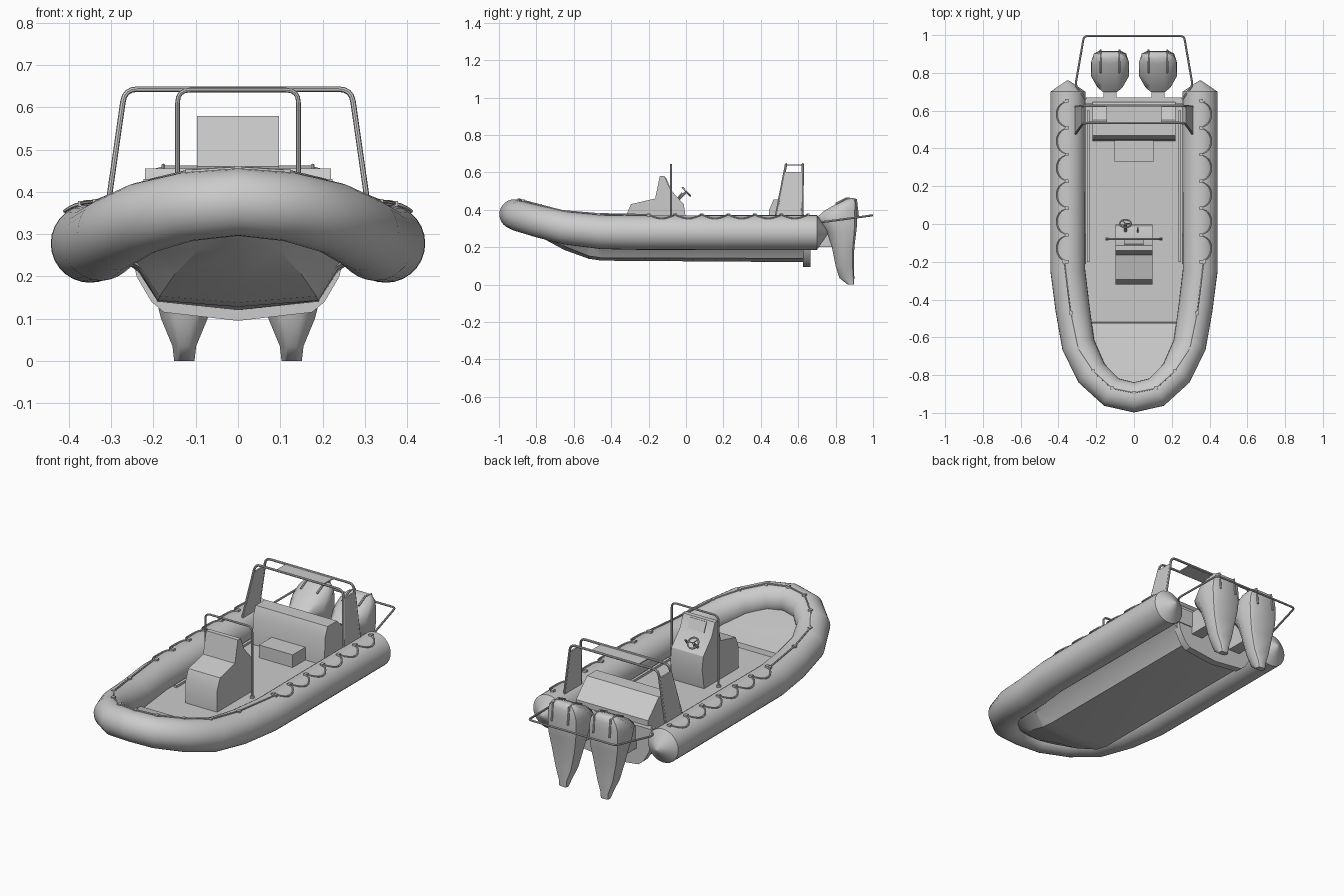
import bpy, bmesh, math
from mathutils import Vector as V

if "Cube" in bpy.data.objects:
    bpy.data.objects.remove(bpy.data.objects["Cube"])


def make(name, verts, faces, angle=30):
    me = bpy.data.meshes.new(name)
    me.from_pydata([tuple(v) for v in verts], [], faces)
    bm = bmesh.new()
    bm.from_mesh(me)
    bmesh.ops.recalc_face_normals(bm, faces=bm.faces)
    bm.to_mesh(me)
    bm.free()
    ob = bpy.data.objects.new(name, me)
    bpy.context.collection.objects.link(ob)
    bpy.ops.object.select_all(action='DESELECT')
    ob.select_set(True)
    bpy.context.view_layer.objects.active = ob
    bpy.ops.object.shade_smooth_by_angle(angle=math.radians(angle))
    return ob


def loft(name, rings, angle=30):
    n = len(rings[0])
    verts = [p for r in rings for p in r]
    faces = [(i * n + j, i * n + (j + 1) % n, (i + 1) * n + (j + 1) % n, (i + 1) * n + j)
             for i in range(len(rings) - 1) for j in range(n)]
    faces += [tuple(range(n)), tuple(range(len(verts) - n, len(verts)))]
    return make(name, verts, faces, angle)


def sweep(name, pts, radius, sides=8, angle=40):
    pts = [V(p) for p in pts]
    rad = radius if isinstance(radius, list) else [radius] * len(pts)
    rings, prev, nrm = [], None, None
    for i, p in enumerate(pts):
        a, b = pts[max(i - 1, 0)], pts[min(i + 1, len(pts) - 1)]
        t = ((p - a).normalized() + (b - p).normalized()).normalized()
        if nrm is None:
            nrm = V((0, 0, 1)) if abs(t.z) < .8 else V((0, 1, 0))
        else:
            nrm = prev.rotation_difference(t) @ nrm
        nrm = (nrm - t * nrm.dot(t)).normalized()
        prev, s = t, t.cross(nrm)
        rings.append([p + rad[i] * (nrm * math.cos(k * math.tau / sides) + s * math.sin(k * math.tau / sides))
                      for k in range(sides)])
    return loft(name, rings, angle)


def rounded(pts, r=.03):
    pts = [V(p) for p in pts]
    out = [pts[0]]
    for a, p, b in zip(pts, pts[1:], pts[2:]):
        s, e = p + (a - p).normalized() * r, p + (b - p).normalized() * r
        out += [s * (1 - t) ** 2 + p * 2 * t * (1 - t) + e * t * t for t in (0, .25, .5, .75, 1)]
    return out + [pts[-1]]


def both(pts):
    """mirror a half path that ends on the centre line"""
    return pts + [(-x, y, z) for x, y, z in reversed(pts[:-1])]


def prism(name, profile, x0, x1):
    """(y, z) profile extruded along x"""
    return loft(name, [[(x, y, z) for y, z in profile] for x in (x0, x1)])


def box(name, x0, x1, y0, y1, z0, z1):
    return prism(name, [(y0, z0), (y1, z0), (y1, z1), (y0, z1)], x0, x1)


# inflatable collar with cone ends
half = [(.35, .76, .277), (.35, .742, .277), (.35, .70, .278), (.35, .2, .278), (.35, -.25, .278),
        (.325, -.45, .281), (.295, -.64, .302), (.225, -.79, .338), (.12, -.89, .365), (0, -.918, .376)]
rad = [.004, .032, .093, .093, .092, .091, .088, .085, .082, .08]
sweep("inflatable_tube", both(half), rad + rad[-2::-1], 28, 42)

# rigid hull with deck on top: y, keel z, chine, side, deck edge, deck z
stations = [(.645, .12, .19, .14, .235, .21, .29, .25), (-.45, .128, .19, .143, .235, .215, .29, .25),
            (-.52, .138, .185, .153, .232, .222, .285, .25), (-.525, .14, .184, .155, .231, .223, .285, .275),
            (-.65, .185, .15, .205, .20, .255, .265, .30), (-.78, .255, .09, .267, .13, .295, .2, .33),
            (-.87, .325, .03, .33, .06, .335, .1, .345)]
rings = []
for y, k, cx, cz, sx, sz, dx, dz in stations:
    right = [(cx, y, cz), (sx, y, sz), (dx, y, dz)]
    rings.append([(0, y, k)] + right + [(0, y, dz)] + [(-x, b, z) for x, b, z in reversed(right)])
loft("hull", rings, 25)

# transom plate and wall
edge = [(0, .095), (.175, .115), (.205, .14), (.24, .2), (.25, .25)]
outline = edge + [(-x, z) for x, z in edge[:0:-1]]
loft("transom_plate", [[(x, y, z) for x, z in outline] for y in (.625, .665)])
box("transom_wall", -.26, .26, .635, .67, .24, .33)
for s in (-1, 1):
    box("deck_side_strip", s * .235, s * .25, -.2, .6, .25, .262)

# console with front seat, screen panel, wheel and lever
prism("console", [(-.32, .25), (-.32, .37), (-.295, .43), (-.165, .46), (-.14, .58), (-.115, .58),
                  (-.085, .51), (-.012, .43), (-.002, .36), (-.02, .25)], -.097, .097)
prism("instrument_panel", [(-.113, .571), (-.09, .518), (-.084, .52), (-.107, .573)], -.05, .05)
wheel_c, axis = V((-.045, .002, .497)), V((0, .72, .69)).normalized()
u, w = V((1, 0, 0)), axis.cross(V((1, 0, 0)))
spots = [wheel_c + .03 * (u * math.cos(a * math.tau / 20) + w * math.sin(a * math.tau / 20)) for a in range(21)]
sweep("steering_wheel", spots, .0045, 6)
sweep("steering_column", [(-.045, -.05, .447), wheel_c], .007)
for k in (0, 7, 13):
    sweep("wheel_spoke", [wheel_c, spots[k]], .003, 6)
sweep("throttle_lever", [(.02, -.045, .46), (.02, -.02, .49)], .005)

# console hoop with feet
sweep("console_hoop", rounded([(-.143, -.08, .25), (-.143, -.08, .641), (.143, -.08, .641), (.143, -.08, .25)]), .0055)
for s in (-1, 1):
    sweep("hoop_foot", [(s * .143, -.08, .25), (s * .143, -.08, .26)], .011, 12)

# stern bench and step box
prism("stern_bench", [(.44, .25), (.445, .40), (.468, .455), (.55, .455), (.645, .36), (.645, .25)], -.22, .22)
box("step_box", -.103, .103, .33, .441, .25, .32)

# stern arch: two hoops, side panels, top plate
for yb, yt in ((.478, .535), (.62, .625)):
    leg = [(.31, yb, .35), (.268, yt, .643)]
    path = leg + [(-x, y, z) for x, y, z in reversed(leg)]
    sweep("arch_hoop", rounded(path), .0065)
for s in (-1, 1):
    quad = [(.31, .478, .35), (.31, .62, .35), (.275, .624, .602), (.275, .527, .602)]
    loft("arch_side_panel", [[(s * (x + d), y, z) for x, y, z in quad] for d in (-.005, .004)])
box("arch_top_plate", -.145, .145, .538, .622, .637, .643)

# rail around the engines
rail = [(.255, .66, .335), (.31, .735, .335), (.265, .995, .37)]
sweep("engine_rail", rounded(rail + [(-x, y, z) for x, y, z in reversed(rail)], .02), .0055)

# twin outboard engines: z, front y, rear y, half width
levels = [(0, .865, .897, .024), (.035, .82, .90, .028), (.1, .80, .897, .055), (.2, .78, .90, .08),
          (.28, .755, .91, .096), (.325, .72, .915, .10), (.36, .70, .915, .10), (.395, .74, .914, .099),
          (.43, .80, .912, .09), (.455, .85, .905, .07), (.462, .87, .895, .045)]
plan = [(0, .4), (.12, .68), (.38, 1), (.7, 1), (.93, .86), (1, .6)]
for s in (-1, 1):
    cx = s * .127
    rings = []
    for z, f, r, hw in levels:
        a = [(cx + hw * q, f + (r - f) * t, z) for t, q in plan]
        b = [(cx - hw * q, f + (r - f) * t, z) for t, q in reversed(plan)]
        rings.append(a + b)
    loft("outboard_engine", rings, 40)
    box("engine_bracket", cx - .035, cx + .035, .66, .78, .2, .33)
    for d in (-.05, .05):
        sweep("cowl_strip", [(cx + d, .80, .432), (cx + d, .86, .462), (cx + d, .91, .455), (cx + d, .92, .36)], .005, 6)

# grab ropes: scalloped on the sides, taut round the bow
for s in (-1, 1):
    rope = []
    for i in range(6 * 10 + 1):
        a = math.radians(86 - 34 * abs(math.sin(math.pi * i / 10)) ** .6)
        rope.append((s * (.35 + .097 * math.cos(a)), .652 - .142 * i / 10, .278 + .097 * math.sin(a)))
    sweep("side_rope", rope, .0045, 6)
    for i in range(0, 61, 10):
        x, y, z = rope[i]
        box("rope_anchor", x - .009, x + .009, y - .009, y + .009, z - .008, z + .006)
bow = [(.37, -.2, .373), (.335, -.47, .378), (.295, -.66, .394), (.215, -.78, .425), (.115, -.87, .449), (0, -.893, .456)]
sweep("bow_rope", both(bow), .0045, 6)
for x, y, z in both(bow):
    box("rope_anchor", x - .009, x + .009, y - .009, y + .009, z - .012, z + .005)
